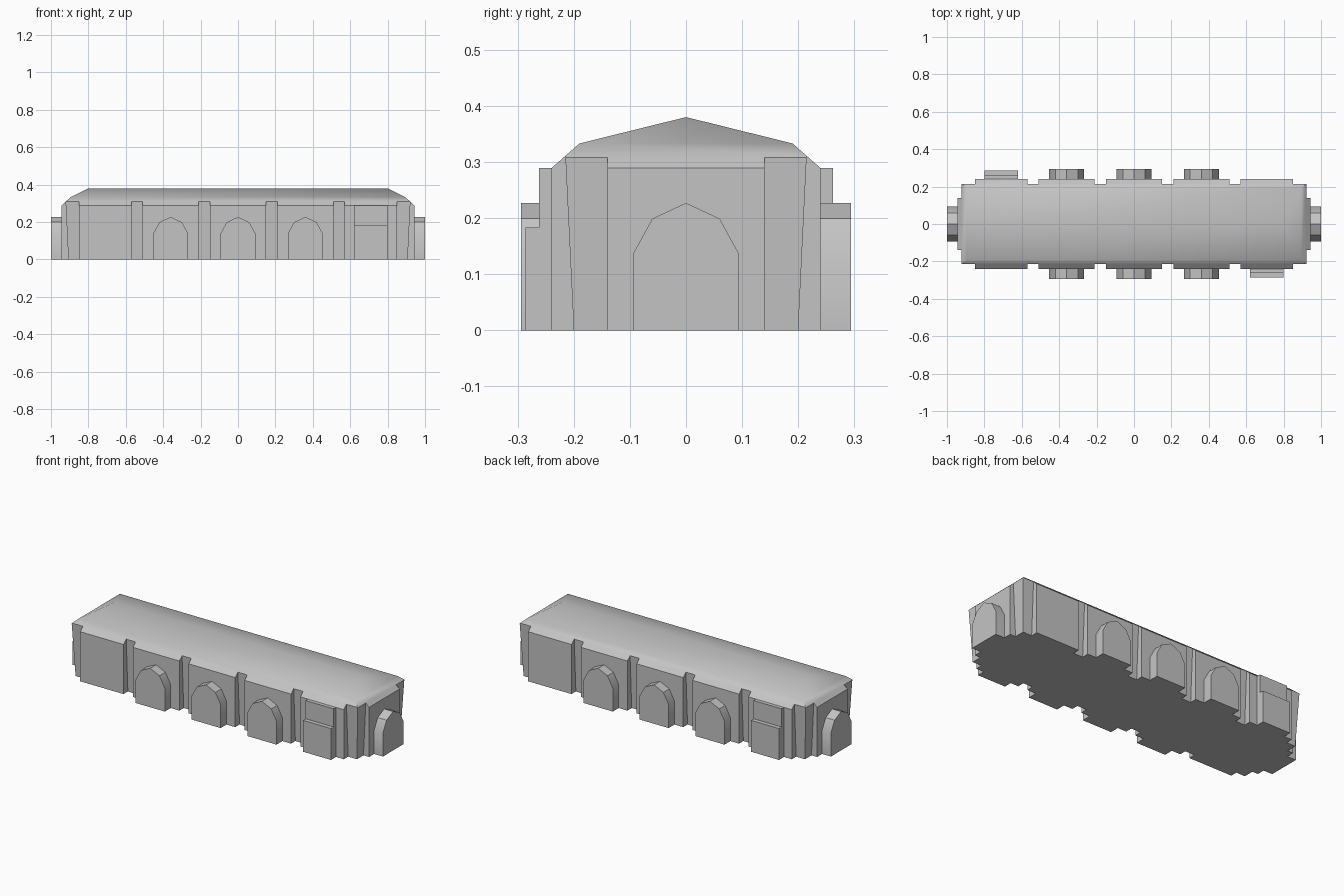
import bpy, bmesh, math
from mathutils import Matrix

cube = bpy.data.objects.get("Cube")
if cube:
    bpy.data.objects.remove(cube)

stone = bpy.data.materials.new("pale_grey")
stone.use_nodes = True
GREY = (0.55, 0.55, 0.55, 1)
stone.diffuse_color = GREY
stone.node_tree.nodes["Principled BSDF"].inputs["Base Color"].default_value = GREY


def make_object(name, bm, angle=None):
    bmesh.ops.recalc_face_normals(bm, faces=bm.faces)
    mesh = bpy.data.meshes.new(name)
    bm.to_mesh(mesh)
    bm.free()
    mesh.materials.append(stone)
    ob = bpy.data.objects.new(name, mesh)
    bpy.context.collection.objects.link(ob)
    if angle:
        smooth(ob, angle)
    return ob


def smooth(ob, angle):
    bpy.ops.object.select_all(action='DESELECT')
    ob.select_set(True)
    bpy.context.view_layer.objects.active = ob
    bpy.ops.object.shade_smooth_by_angle(angle=math.radians(angle))


def prism(bm, profile, to_point, start, end):
    """Extrude a 2D profile between two depths; to_point maps (u, v, depth) to xyz."""
    a, b = [[bm.verts.new(to_point(u, v, d)) for u, v in profile] for d in (start, end)]
    bm.faces.new(a)
    bm.faces.new(b)
    n = len(a)
    for i in range(n):
        j = (i + 1) % n
        bm.faces.new((a[i], a[j], b[j], b[i]))


# Hall: straight walls and a two-pitch hipped roof
bm = bmesh.new()
rings = []
for hx, hy, z in ((0.943, 0.24, 0), (0.943, 0.24, 0.289), (0.895, 0.19, 0.333)):
    rings.append([bm.verts.new((sx * hx, sy * hy, z))
                  for sx, sy in ((-1, -1), (1, -1), (1, 1), (-1, 1))])
bm.faces.new(rings[0])
for low, high in zip(rings, rings[1:]):
    for i in range(4):
        j = (i + 1) % 4
        bm.faces.new((low[i], low[j], high[j], high[i]))
west, east = [bm.verts.new((s * 0.8, 0, 0.38)) for s in (-1, 1)]
a, b, c, d = rings[-1]
for face in ((a, b, east, west), (b, c, east), (c, d, west, east), (d, a, west)):
    bm.faces.new(face)
hall = make_object("hall", bm)


# Sloping recesses between the wall panels and at the corners
def recess(base):
    lean = 0.015 / 0.31
    return [(base - 0.1 * lean, -0.1), (base + 0.3, -0.1),
            (base + 0.3, 0.5), (base + 0.5 * lean, 0.5)]


side_cut = bmesh.new()
end_cut = bmesh.new()
for s in (-1, 1):
    for x0, x1 in ((-1.1, -0.85), (-0.57, -0.51), (-0.21, -0.15),
                   (0.15, 0.21), (0.51, 0.57), (0.85, 1.1)):
        prism(side_cut, recess(0.2), lambda u, v, d: (d, s * u, v), x0, x1)
    for t in (-1, 1):
        prism(end_cut, recess(0.907), lambda u, v, d: (s * u, t * d, v), 0.14, 0.6)

for name, cut in (("side_recess_cutter", side_cut), ("end_recess_cutter", end_cut)):
    cutter = make_object(name, cut)
    cutter.hide_render = True
    mod = hall.modifiers.new(name, 'BOOLEAN')
    mod.operation = 'DIFFERENCE'
    mod.solver = 'EXACT'
    mod.object = cutter
    bpy.context.view_layer.objects.active = hall
    bpy.ops.object.modifier_apply(modifier=name)
    bpy.data.objects.remove(cutter)
smooth(hall, 45)

# Pointed arch porches on both sides and both ends
half = [(0.094, 0), (0.094, 0.137), (0.06, 0.199)]
arch = half + [(0, 0.227)] + [(-u, v) for u, v in reversed(half)]
for s, side in ((-1, "front"), (1, "back")):
    for x, place in ((-0.36, "right"), (0, "middle"), (0.36, "left")):
        bm = bmesh.new()
        prism(bm, arch, lambda u, v, d: (x + u, s * d, v), 0.22, 0.294)
        make_object(f"{side}_{place}_arch", bm, 30)
for s, side in ((-1, "right"), (1, "left")):
    bm = bmesh.new()
    prism(bm, arch, lambda u, v, d: (s * d, u, v), 0.92, 1.0)
    make_object(f"{side}_end_arch", bm, 30)

# Side doors with a hood above, placed by half-turn symmetry
for turn, side in ((0, "front"), (math.pi, "back")):
    for part, depth, z0, z1 in (("hood", 0.262, 0.183, 0.289), ("door", 0.286, 0, 0.183)):
        bm = bmesh.new()
        box = [(0.62, z0), (0.8, z0), (0.8, z1), (0.62, z1)]
        prism(bm, box, lambda u, v, d: (u, -d, v), 0.22, depth)
        bm.transform(Matrix.Rotation(turn, 4, 'Z'))
        make_object(f"{side}_{part}", bm)
